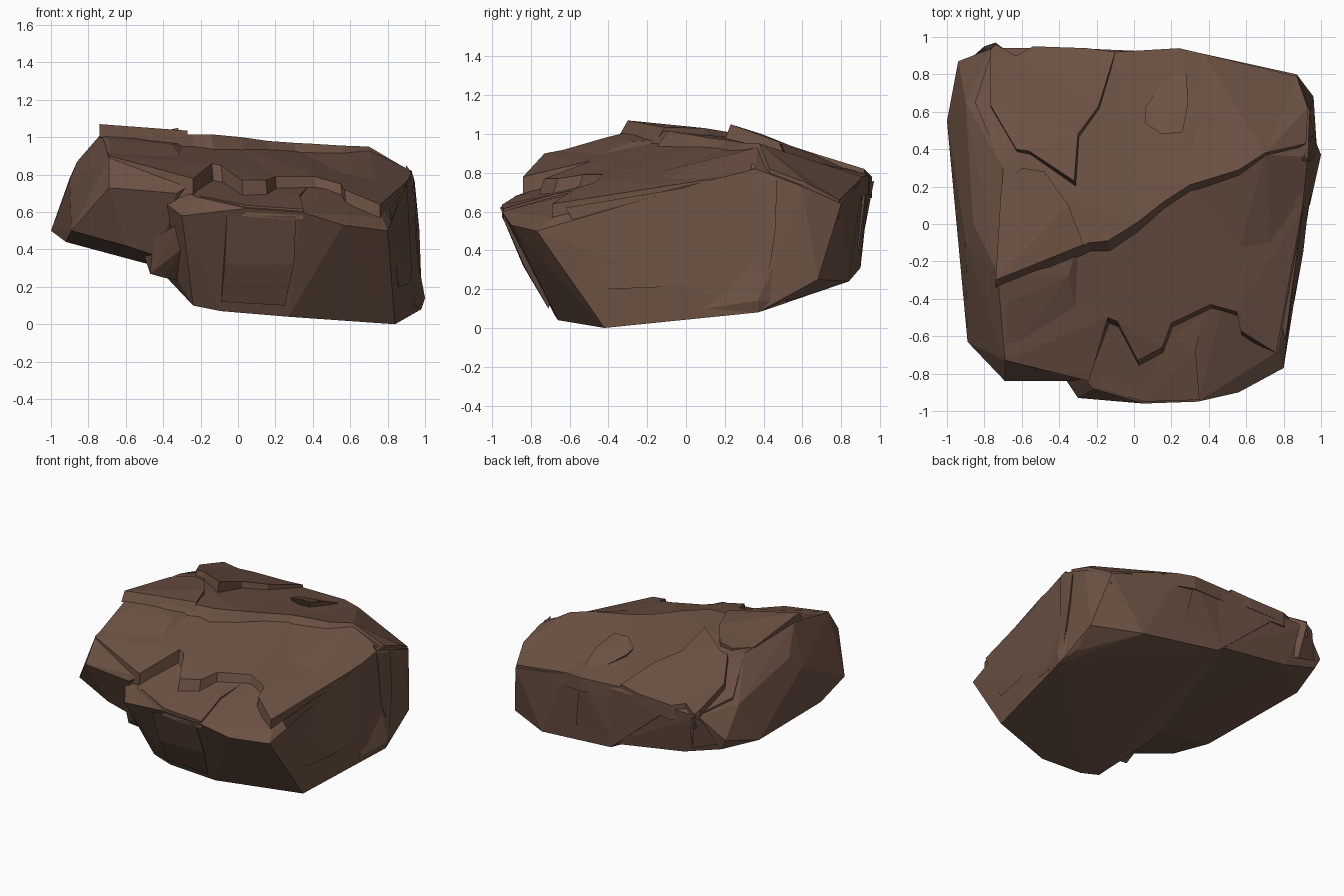
import bpy, bmesh, math

brown = bpy.data.materials.new("earth_brown")
brown.diffuse_color = (0.15, 0.083, 0.056, 1)


def finish(name, bm):
    bmesh.ops.recalc_face_normals(bm, faces=bm.faces)
    me = bpy.data.meshes.new(name)
    bm.to_mesh(me)
    bm.free()
    me.materials.append(brown)
    ob = bpy.data.objects.new(name, me)
    bpy.context.collection.objects.link(ob)
    return ob


def chunk(name, pts):
    """Faceted convex boulder around corner points."""
    bm = bmesh.new()
    for p in pts:
        bm.verts.new(p)
    bmesh.ops.convex_hull(bm, input=bm.verts)
    loose = [v for v in bm.verts if not v.link_faces]
    bmesh.ops.delete(bm, geom=loose, context='VERTS')
    bmesh.ops.dissolve_limit(bm, angle_limit=math.radians(3),
                             verts=bm.verts, edges=bm.edges)
    return finish(name, bm)


def slab(name, pts, drop, flare=(0, 0), span=range(0)):
    """Broken rock layer: outline with heights; the walls of the points
    in span lean outward by flare."""
    bm = bmesh.new()
    top = [bm.verts.new(p) for p in pts]
    low = []
    for i, (x, y, z) in enumerate(pts):
        dx, dy = flare if i in span else (0, 0)
        low.append(bm.verts.new((x + dx, y + dy, z - drop)))
    n = len(pts)
    bm.faces.new(top)
    bm.faces.new(low[::-1])
    for i in range(n):
        j = (i + 1) % n
        bm.faces.new((top[j], top[i], low[i], low[j]))
    bm.normal_update()
    bmesh.ops.triangulate(bm, faces=[f for f in bm.faces if len(f.verts) > 4])
    return finish(name, bm)


# main body, lowest at the front right
chunk("main_rock", [
    (-.22, -.88, .68), (-.34, -.87, .60), (-.3, -.93, .58), (.05, -.96, .62),
    (.34, -.95, .60), (.56, -.9, .53), (.8, -.77, .50), (0, -.72, .70),
    (.2, -.53, .71), (.77, -.68, .57), (-.72, -.3, .90), (0, -.06, .90),
    (.7, .3, .86), (.9, .08, .75), (.7, .37, .93), (.93, .36, .82),
    (.94, .6, .73), (.87, .8, .64), (.37, .91, .77), (-.1, .92, .79),
    (-.54, .95, .77), (.84, -.42, 0), (.98, .37, .08), (.95, .36, .35),
    (.94, .5, .13), (.96, .68, .25), (.62, .84, .24), (.02, .6, .26),
    (0, .9, .31), (.27, -.66, .04), (-.09, -.68, .07), (-.24, -.66, .10),
    (-.4, -.3, .27)])

# raised left side with overhanging underside
chunk("left_rock", [
    (-.69, -.73, .89), (-.69, -.84, .73), (-.33, -.84, .70), (-.24, -.82, .75),
    (-.68, -.42, .98), (-.35, -.28, .96), (-.73, -.26, 1.02), (-.3, -.1, .97),
    (-.7, .3, .98), (-.86, 0, .87), (-.9, -.1, .77), (-.89, -.63, .50),
    (-.94, -.03, .6), (-.92, -.3, .44), (-.6, -.7, .42), (-.42, -.68, .36),
    (-.4, -.2, .3), (0, .3, .3), (-1, .55, .5), (-.9, .65, .78),
    (-.94, .87, .6), (-.9, .86, .52), (-.76, .94, .76), (-.54, .94, .76),
    (-.6, .88, .43), (0, .9, .34), (0, .5, .88)])

# small broken block under the overhang
chunk("under_block", [
    (-.5, -.55, .36), (-.47, -.64, .27), (-.4, -.62, .25), (-.28, -.78, .42),
    (-.3, -.83, .55), (-.45, -.72, .46), (-.15, -.5, .2), (-.2, -.4, .5)])

# middle layer ending in the jagged front ledge
slab("middle_layer", [
    (-.69, -.73, .90), (-.24, -.84, .78), (-.14, -.5, .86), (-.09, -.52, .85),
    (.02, -.73, .77), (.15, -.66, .77), (.2, -.53, .79), (.41, -.43, .79),
    (.55, -.47, .75), (.57, -.57, .72), (.76, -.69, .64), (.9, .08, .76),
    (.92, .34, .80), (.7, .36, .88), (.3, .2, .93), (0, .02, .95),
    (-.2, -.08, .96), (-.72, -.25, .99)], .12, (.01, -.04), range(2, 10))

# upper layer behind the diagonal crack
slab("upper_layer", [
    (-.73, -.29, 1.03), (-.45, -.2, 1.02), (-.24, -.1, 1.015), (-.14, -.09, 1.015),
    (.02, .01, 1.0), (.16, .12, .98), (.3, .21, .97), (.4, .24, .965),
    (.56, .29, .955), (.7, .38, .95), (.92, .43, .82), (.93, .62, .75),
    (.87, .79, .66), (.37, .91, .78), (.24, .94, .79), (-.1, .92, .80),
    (-.54, .95, .78), (-.63, .9, .80), (-.75, .96, .77), (-.85, .65, .82),
    (-.7, .3, .98)], .1, (.01, -.07), range(0, 10))

# thin plates on the upper layer
slab("crest_plate", [
    (-.74, -.3, 1.07), (-.27, -.11, 1.035), (-.35, .1, 1.03), (-.48, .28, 1.0),
    (-.6, .3, .99), (-.71, .2, .99)], .07, (0, -.04), range(0, 2))
slab("rear_plate", [
    (-.77, .93, .81), (-.77, .64, .90), (-.63, .4, .99), (-.56, .39, 1.0),
    (-.32, .23, 1.05), (-.3, .48, .96), (-.19, .63, .91), (-.1, .92, .82),
    (-.25, .94, .80), (-.54, .95, .79), (-.63, .9, .81), (-.74, .96, .78)],
    .08, (.01, -.03), range(1, 7))
chunk("top_chip", [
    (.06, .62, .89), (.06, .54, .91), (.15, .48, .95), (.26, .49, .95),
    (.29, .65, .90), (.28, .8, .83), (.2, .85, .80), (.15, .6, .7)])

# raised piece on the front lip
slab("front_lip", [
    (-.2, -.87, .685), (.05, -.95, .635), (.35, -.94, .615), (.33, -.68, .69),
    (.37, -.47, .73), (.1, -.55, .73), (-.1, -.6, .73)], .06)
chunk("front_wall_plate", [
    (-.06, -.945, .58), (.31, -.95, .58), (-.09, -.72, .12), (.25, -.71, .10),
    (.3, -.835, .32), (-.07, -.84, .32), (.1, -.6, .4)])

# right side panel and vertical band
chunk("right_panel", [
    (.905, .1, .74), (.93, .07, .26), (.905, -.15, .21), (.81, -.62, .62),
    (.86, -.4, .2), (.7, -.2, .5)])
chunk("right_band", [
    (.9, .34, .85), (.945, .47, .76), (.97, .46, .5), (.98, .42, .22),
    (.96, .35, .4), (.935, .33, .80), (.8, .4, .4)])
chunk("right_foot", [
    (1, .37, .14), (.95, .35, .4), (.96, .46, .35), (.98, .37, .08),
    (.94, .1, .1), (.94, .52, .13), (.8, .35, .2)])

# rear left and rear broken facets
chunk("rear_block", [
    (-.8, .95, .74), (-.74, .97, .76), (-.66, .91, .72), (-.7, .92, .5),
    (-.88, .88, .56), (-.6, .7, .6)])
chunk("rear_wall_plate", [
    (-.08, .92, .77), (.24, .935, .77), (.3, .89, .40), (-.02, .905, .38),
    (.1, .7, .6)])
